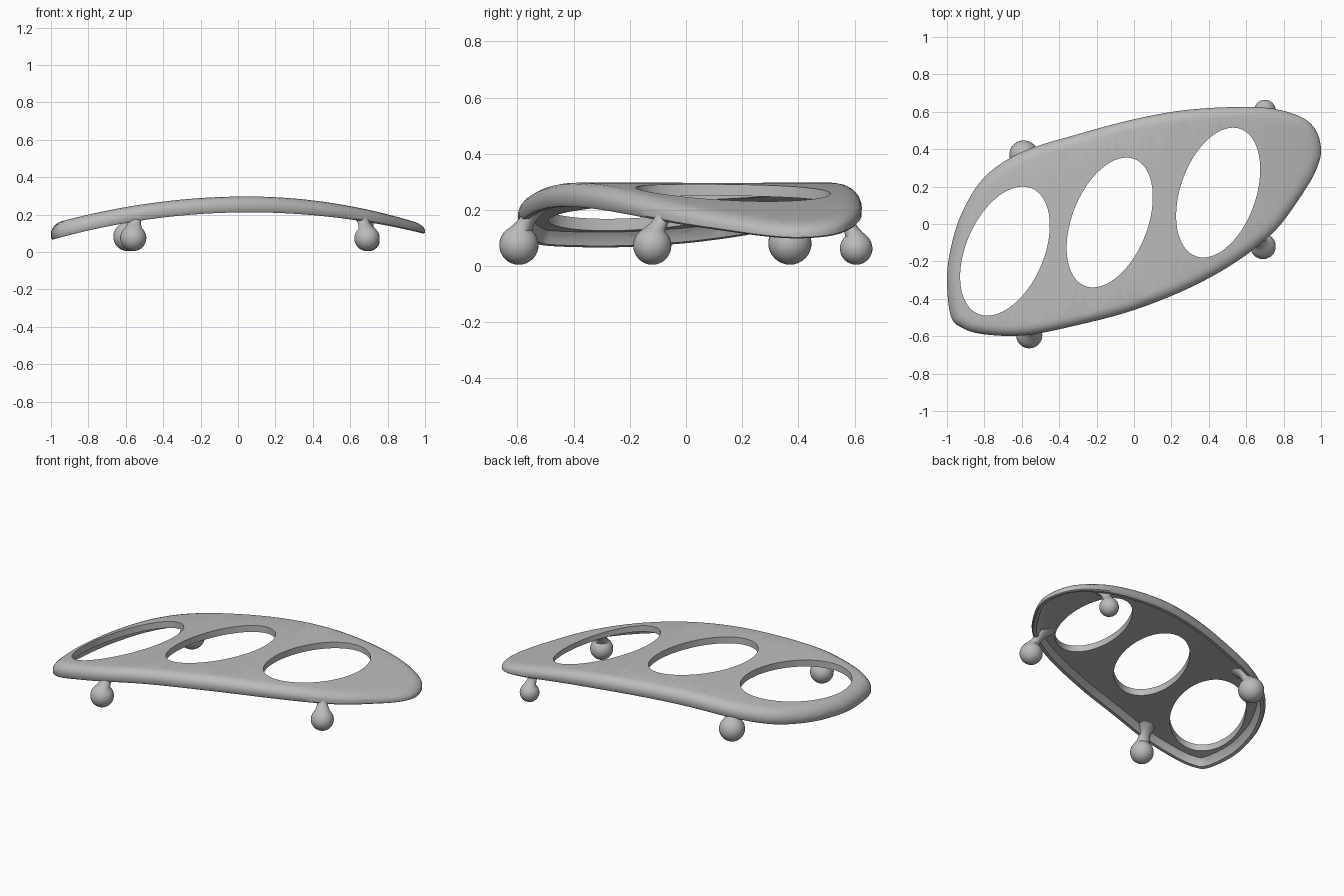
import bpy, bmesh, math
from mathutils import Vector

cube = bpy.data.objects.get("Cube")
if cube:
    bpy.data.objects.remove(cube, do_unlink=True)

grey = bpy.data.materials.new("plain_grey")
grey.use_nodes = True
colour = (0.5, 0.5, 0.5, 1)
grey.diffuse_color = colour
grey.node_tree.nodes["Principled BSDF"].inputs["Base Color"].default_value = colour


def top_height(x):
    """Arched height of the upper surface."""
    d = x - 0.05
    return 0.297 - (0.17 if d > 0 else 0.134) * d * d


def finish(bm, name):
    bmesh.ops.recalc_face_normals(bm, faces=bm.faces[:])
    mesh = bpy.data.meshes.new(name)
    bm.to_mesh(mesh)
    bm.free()
    obj = bpy.data.objects.new(name, mesh)
    bpy.context.collection.objects.link(obj)
    mesh.materials.append(grey)
    bpy.ops.object.select_all(action='DESELECT')
    obj.select_set(True)
    bpy.context.view_layer.objects.active = obj
    bpy.ops.object.shade_smooth_by_angle(angle=math.radians(40))
    return obj


def smooth_loop(points, steps):
    """Closed Catmull-Rom curve through the points."""
    n, out = len(points), []
    for i in range(n):
        a, b, c, d = (Vector(points[(i + k) % n]) for k in (-1, 0, 1, 2))
        for s in range(steps):
            t = s / steps
            out.append(b + (c - a) * (t / 2) + (2 * a - 5 * b + 4 * c - d) * (t * t / 2)
                       + (3 * b - a - 3 * c + d) * (t ** 3 / 2))
    return out


def ring(bm, points, z):
    return [bm.verts.new((p.x, p.y, z)) for p in points]


def bridge(bm, a, b):
    n = len(a)
    for i in range(n):
        j = (i + 1) % n
        bm.faces.new((a[i], a[j], b[j], b[i]))


def loop_edges(bm, r):
    return [bm.edges.get((r[i], r[(i + 1) % len(r)])) for i in range(len(r))]


# Arched plate: outline, counter-clockwise from above
OUTLINE = [(-1, -.3), (-.98, -.49), (-.92, -.555), (-.8, -.59), (-.58, -.595),
           (-.3, -.54), (0, -.46), (.3, -.34), (.55, -.2), (.75, -.04),
           (.88, .13), (.97, .28), (1, .4), (.96, .52), (.85, .59),
           (.65, .625), (.3, .612), (0, .56), (-.3, .48), (-.6, .385),
           (-.8, .25), (-.92, .06), (-.98, -.13)]
edge = smooth_loop(OUTLINE, 5)
count = len(edge)
inward = []
for i in range(count):
    t = (edge[(i + 1) % count] - edge[i - 1]).normalized()
    inward.append(Vector((-t.y, t.x)))

# Rim cross-section from upper face, over the edge, to the hollow underside
RIM = [(.055, 0), (.035, -.004), (.018, -.014), (.006, -.028), (0, -.045),
       (.001, -.075), (.008, -.085), (.028, -.085), (.036, -.06), (.05, -.042)]
UNDER = RIM[-1][1]
bm = bmesh.new()
rings = [ring(bm, [p + n * d for p, n in zip(edge, inward)], z) for d, z in RIM]
for a, b in zip(rings, rings[1:]):
    bridge(bm, a, b)

# Three slanted oval openings: centre, half width, slant, half length
HOLES = [(-.69, -.145, .22, .095, .345),
         (-.13, .008, .212, .09, .347),
         (.45, .168, .21, .08, .347)]
top_edges, under_edges = loop_edges(bm, rings[0]), loop_edges(bm, rings[-1])
for cx, cy, width, slant, length in HOLES:
    oval = []
    for i in range(72):
        t = math.tau * i / 72
        oval.append(Vector((cx + width * math.cos(t) + slant * math.sin(t),
                            cy + length * math.sin(t))))
    upper, lower = ring(bm, oval, 0), ring(bm, oval, UNDER)
    bridge(bm, upper, lower)
    top_edges += loop_edges(bm, upper)
    under_edges += loop_edges(bm, lower)
for edges in (top_edges, under_edges):
    bmesh.ops.triangle_fill(bm, use_beauty=True, use_dissolve=False,
                            edges=edges, normal=(0, 0, 1))

# Slice across the length, then bend into the arch
for i in range(1, 40):
    bmesh.ops.bisect_plane(bm, geom=bm.verts[:] + bm.edges[:] + bm.faces[:], dist=1e-5,
                           plane_co=(-1 + i / 20, 0, 0), plane_no=(1, 0, 0))
for v in bm.verts:
    v.co.z = top_height(v.co.x) + v.co.z * (1 - .45 * max(v.co.x, 0) ** 2)
finish(bm, "arched_plate")


def foot(name, x, y, radius, lean_x, lean_y):
    """Ball foot whose flared neck leans inward to the plate."""
    bm = bmesh.new()
    base = 0.005
    end = top_height(x + lean_x) - .03
    profile = []
    for i in range(1, 13):
        a = math.radians(i * 11.5)
        profile.append((radius * math.sin(a), base + radius * (1 - math.cos(a)), 0))
    r0, z0, _ = profile[-1]
    for i in range(1, 7):
        f = i / 6
        neck = r0 * (1 - .35 * math.sin(math.pi * f)) + .012 * f * f
        profile.append((neck, z0 + (end - z0) * f, f))
    loops = []
    for r, z, f in profile:
        pts = [Vector((x + lean_x * f + r * math.cos(math.tau * k / 32),
                       y + lean_y * f + r * math.sin(math.tau * k / 32))) for k in range(32)]
        loops.append(ring(bm, pts, z))
    for a, b in zip(loops, loops[1:]):
        bridge(bm, a, b)
    tip = bm.verts.new((x, y, base))
    for k in range(32):
        bm.faces.new((tip, loops[0][(k + 1) % 32], loops[0][k]))
    bm.faces.new(loops[-1])
    finish(bm, name)


# Four ball feet around the rim
foot("front_right_foot", -.56, -.595, .07, .02, .075)
foot("front_left_foot", .69, -.12, .068, -.045, .07)
foot("back_right_foot", -.59, .37, .077, .03, -.06)
foot("back_left_foot", .70, .606, .058, -.01, -.06)
